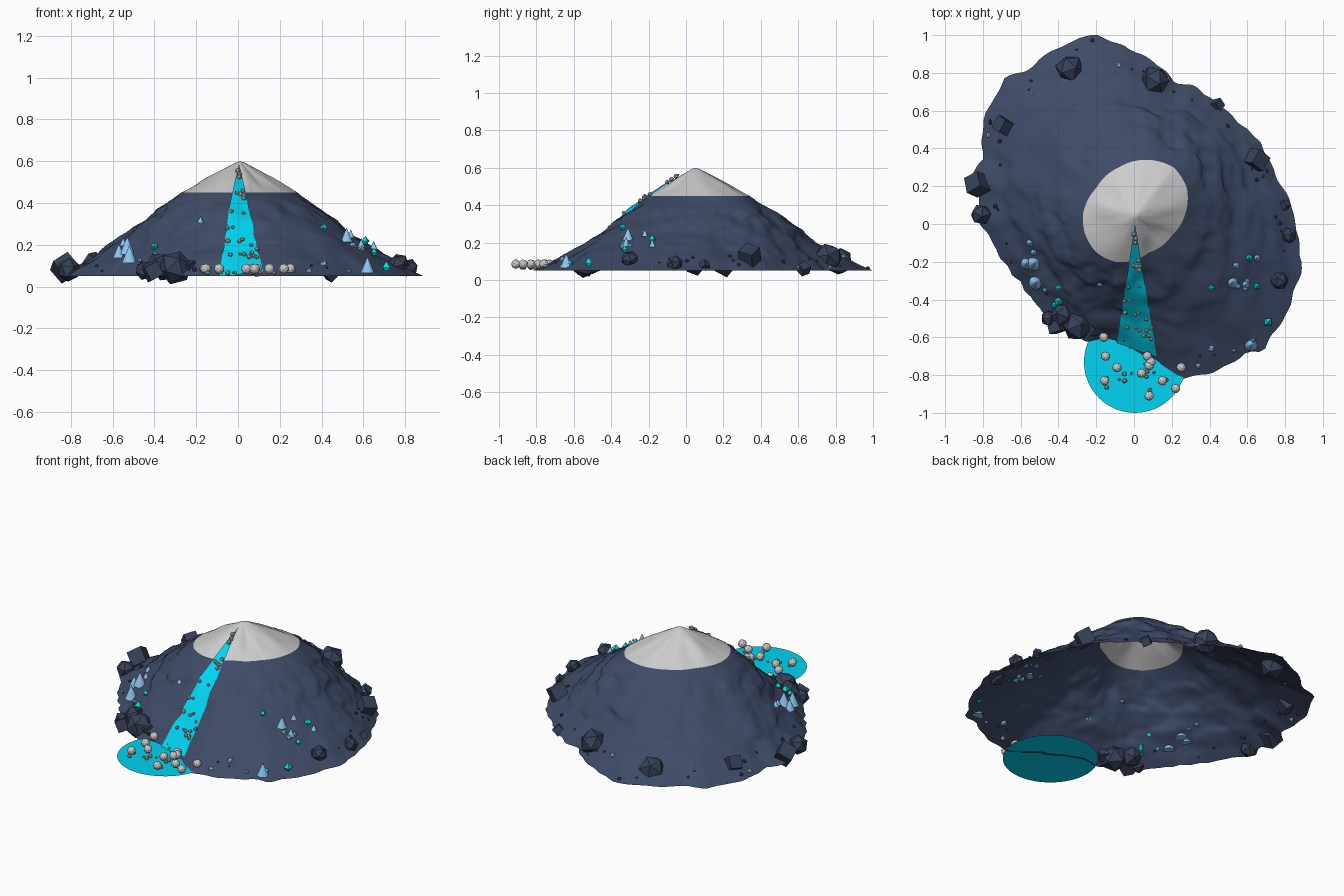
import bpy, bmesh, math, random
from mathutils import Vector, Matrix, Euler, noise
from mathutils.bvhtree import BVHTree

if "Cube" in bpy.data.objects:
    bpy.data.objects.remove(bpy.data.objects["Cube"])

random.seed(4)
CX, CY = 0.01, 0.05
N = 180


def material(name, rgb):
    m = bpy.data.materials.new(name)
    m.diffuse_color = (*rgb, 1)
    m.use_nodes = True
    m.node_tree.nodes["Principled BSDF"].inputs["Base Color"].default_value = m.diffuse_color
    return m


ROCK = material("slate", (0.048, 0.07, 0.135))
DARK = material("dark_slate", (0.038, 0.052, 0.098))
WATER = material("water", (0.0, 0.66, 0.88))
ICE = material("ice_blue", (0.27, 0.56, 0.88))
TEAL = material("teal", (0.0, 0.8, 0.72))


def finish(bm, name, mat=None, smooth=False):
    me = bpy.data.meshes.new(name)
    bm.to_mesh(me)
    bm.free()
    for p in me.polygons:
        p.use_smooth = smooth
    if mat:
        me.materials.append(mat)
    ob = bpy.data.objects.new(name, me)
    bpy.context.collection.objects.link(ob)
    return ob


# Plan outlines of the foot and the snow line, as radius by angle
FOOT = [(-.21, 1.01), (-.02, .92), (.15, .83), (.22, .75), (.3, .74), (.42, .65), (.55, .55),
        (.7, .38), (.74, .25), (.83, .12), (.86, -.05), (.89, -.2), (.85, -.35), (.75, -.58),
        (.68, -.67), (.6, -.68), (.45, -.77), (.25, -.82), (.1, -.71), (-.1, -.61), (-.3, -.6),
        (-.47, -.48), (-.6, -.3), (-.75, -.1), (-.83, .06), (-.82, .15), (-.86, .23),
        (-.81, .35), (-.79, .55), (-.68, .78), (-.58, .8), (-.45, .9)]
SNOW = [(.07, .34), (.21, .3), (.28, .19), (.27, .05), (.2, -.06), (.08, -.15), (-.1, -.2),
        (-.2, -.15), (-.26, -.05), (-.27, .05), (-.2, .19), (-.08, .3)]


def polar(points):
    table = sorted((math.atan2(y - CY, x - CX) % math.tau, math.hypot(x - CX, y - CY))
                   for x, y in points)
    table = [(table[-1][0] - math.tau, table[-1][1])] + table + [(table[0][0] + math.tau, table[0][1])]

    def radius(a):
        for (a0, r0), (a1, r1) in zip(table, table[1:]):
            if a0 <= a <= a1:
                return r0 + (r1 - r0) * (a - a0) / (a1 - a0)
    return radius


foot_r, snow_r = polar(FOOT), polar(SNOW)


def interp(table, v):
    for (a, b), (c, d) in zip(table, table[1:]):
        if min(a, c) <= v <= max(a, c):
            return b + (d - b) * (v - a) / (c - a)


SLOPE = [(.45, 0), (.37, .22), (.3, .38), (.2, .595), (.13, .78), (.07, .94), (.05, 1)]
CAP = [(.6, 0), (.592, .09), (.55, .36), (.5, .68), (.45, 1)]


def ring(bm, z):
    verts = []
    for i in range(N):
        a = math.tau * i / N
        if z >= .45:
            r = snow_r(a) * interp(CAP, z)
            r += .03 * min(1, (z - .45) * 20) * noise.noise(
                Vector((math.cos(a) * 2, math.sin(a) * 2, z * 12))) * min(1, (.6 - z) * 12)
        else:
            g = interp(SLOPE, z)
            rs, rf = snow_r(a), foot_r(a)
            smooth_rf = sum(foot_r((a + k * .1) % math.tau) for k in range(-4, 5)) / 9
            r = rs + (smooth_rf + (rf - smooth_rf) * g ** 2 - rs) * g
            amp = .034 * min(1, g * 4) * min(1, (1 - g) * 4)
            r += amp * noise.noise(Vector((math.cos(a) * 3.5, math.sin(a) * 3.5, z * 14)))
            r += amp * .4 * noise.noise(Vector((math.cos(a) * 9, math.sin(a) * 9, z * 30)))
            r += .02 * g ** 3 * noise.noise(Vector((math.cos(a) * 10, math.sin(a) * 10, 3)))
        verts.append(bm.verts.new((CX + r * math.cos(a), CY + r * math.sin(a), z)))
    return verts


def shell(heights, peak=None):
    bm = bmesh.new()
    rings = [ring(bm, z) for z in heights]
    for lo, hi in zip(rings, rings[1:]):
        for i in range(N):
            j = (i + 1) % N
            bm.faces.new((lo[i], lo[j], hi[j], hi[i]))
    if peak:
        top = bm.verts.new((CX, CY, peak))
        for i in range(N):
            bm.faces.new((rings[-1][i], rings[-1][(i + 1) % N], top))
    return bm


# Hollow mountain and snow cap
slope = shell([.05 + .4 * i / 36 for i in range(37)])
cap = shell([.45, .475, .5, .525, .55, .57, .592], .6)
trees = [BVHTree.FromBMesh(slope), BVHTree.FromBMesh(cap)]
finish(slope, "mountain_slope", ROCK, True)
finish(cap, "snow_cap", None, True)


def ground(x, y):
    hits = [t.ray_cast(Vector((x, y, 2)), Vector((0, 0, -1)))[0] for t in trees]
    return max((h.z for h in hits if h), default=.05)


# Stream draped down the front slope
bm = bmesh.new()
prev = None
for i in range(31):
    t = i / 30
    row = []
    for k in range(7):
        x = .005 - .095 * t + .21 * t * k / 6
        y = -(.63 + .07 * k / 6) * t
        row.append(bm.verts.new((x, y, ground(x, y) + .012 - .008 * t)))
    if prev:
        for k in range(6):
            bm.faces.new((prev[k], row[k], row[k + 1], prev[k + 1]))
    prev = row
bmesh.ops.remove_doubles(bm, verts=bm.verts, dist=.0005)
finish(bm, "stream", WATER, True)

# Pool disc
bm = bmesh.new()
bmesh.ops.create_circle(bm, cap_ends=True, segments=48, radius=.27,
                        matrix=Matrix.Translation((.005, -.73, .054)))
finish(bm, "pool", WATER)


def scatter(name, kind, items, mat=None):
    """Join many small solids; items are (x, y, z or None for on the ground, radius)."""
    bm = bmesh.new()
    for x, y, z, r in items:
        z = ground(x, y) if z is None else z
        turn = Euler([random.uniform(0, 6) for _ in range(3)]).to_matrix().to_4x4()
        place = Matrix.Translation((x, y, z))
        if kind == "cube":
            bmesh.ops.create_cube(bm, size=r * 1.25, matrix=place @ turn)
        elif kind == "cone":
            bmesh.ops.create_cone(bm, cap_ends=True, segments=12, radius1=r, radius2=0, depth=r * 2.3,
                                  matrix=Matrix.Translation((x, y, z + r)))
        elif kind == "gem":
            squash = Matrix.Diagonal((1, 1, 1.1, 1))
            lift = Matrix.Translation((x, y, z + r * .6))
            bmesh.ops.create_uvsphere(bm, u_segments=4, v_segments=2, radius=r,
                                      matrix=lift @ Matrix.Rotation(random.uniform(0, 1.5), 4, "Z") @ squash)
        else:
            bmesh.ops.create_icosphere(bm, subdivisions=2 if kind == "round" else 1, radius=r,
                                       matrix=place @ turn)
    return finish(bm, name, mat)


# Boulders and pebbles around the foot
scatter("boulders", "ico", [
    (-.34, .82, .1, .078), (.11, .76, .12, .08), (.82, -.06, .09, .045), (.77, -.3, .11, .05),
    (-.81, .05, .08, .058), (-.3, -.54, .09, .083), (-.38, -.48, .1, .065), (-.45, -.5, .075, .045)], DARK)
scatter("block_boulders", "cube", [
    (-.83, .21, .09, .072), (-.69, .52, .11, .06), (.65, .34, .13, .068), (-.41, -.54, .07, .055),
    (.44, .63, .06, .04), (-.24, -.55, .09, .045), (.8, .1, .08, .03)], DARK)
pebbles = []
for i in range(34):
    a = random.uniform(0, math.tau)
    r = foot_r(a) * random.uniform(.86, .97)
    pebbles.append((CX + r * math.cos(a), CY + r * math.sin(a), None, random.uniform(.006, .014)))
scatter("pebbles", "ico", pebbles, DARK)
scatter("pale_stones", "ico", [
    (-.08, .84, None, .016), (-.77, .47, None, .015), (-.54, .69, None, .008), (.43, .63, None, .015),
    (.45, .6, None, .012), (.34, -.75, None, .016), (.18, .77, None, .012)])

# Frosted trees and crystals on the flanks
scatter("frosted_trees", "cone", [
    (-.57, -.21, None, .03), (-.53, -.21, None, .037), (-.52, -.31, None, .037), (-.55, -.1, None, .018),
    (-.18, -.32, None, .015), (.52, -.31, None, .03), (.59, -.32, None, .022), (.54, -.22, None, .018),
    (.62, -.64, None, .034), (.65, -.18, None, .018), (-.53, -.15, None, .017)], ICE)
scatter("ice_stones", "ico", [
    (.55, -.33, None, .018), (.41, -.66, None, .02), (.53, -.67, None, .012), (.59, -.34, None, .018),
    (-.47, -.35, None, .014), (.6, -.3, None, .016)], ICE)
scatter("crystals", "gem", [
    (-.4, -.41, None, .026), (-.42, -.43, None, .02), (-.4, -.34, None, .02), (-.36, -.46, None, .016),
    (.41, -.34, None, .02), (.61, -.18, None, .022), (.65, -.33, None, .02), (.71, -.52, None, .026),
    (.63, -.62, None, .018)], TEAL)

# Foam balls on the pool and down the stream
scatter("pool_foam", "round", [(x, y, .085, .025) for x, y in [
    (-.16, -.6), (-.15, -.7), (-.09, -.76), (-.155, -.83), (.04, -.79), (.07, -.7), (.09, -.73),
    (.08, -.91), (.22, -.87), (.15, -.83), (.25, -.76), (.08, -.75)]])
drops = []
for i in range(26):
    t = random.uniform(.05, 1)
    x, y = random.uniform(-.09, .11) * t, -.66 * t
    drops.append((x, y, ground(x, y) + .015, random.uniform(.008, .014)))
for i in range(12):
    a, r = random.uniform(3.3, 6.1), random.uniform(.03, .21)
    drops.append((r * math.cos(a), -.73 + r * math.sin(a), .066, random.uniform(.008, .014)))
scatter("stream_foam", "ico", drops)
